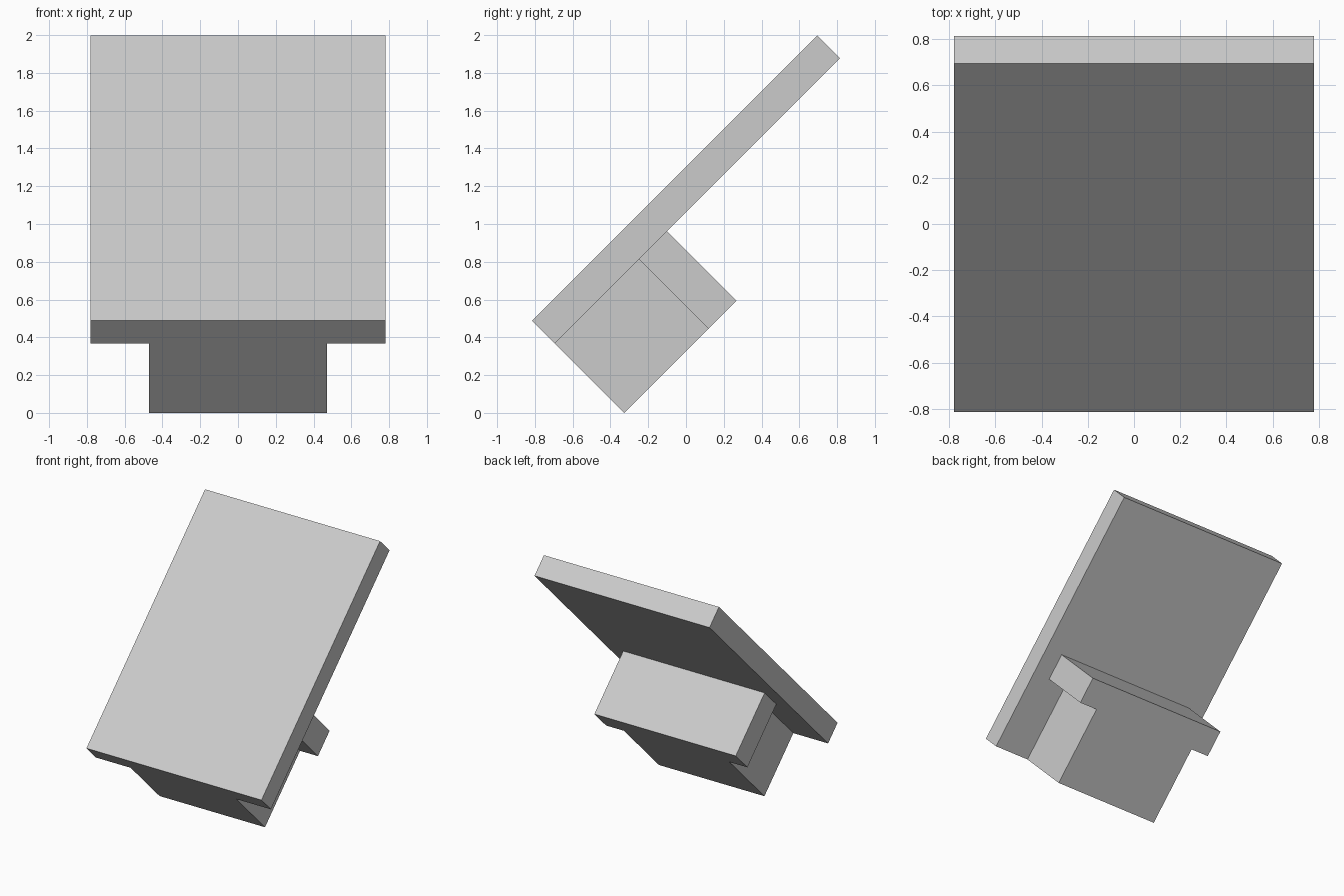
import bpy
import bmesh
from math import radians
from mathutils import Matrix

cube = bpy.data.objects.get("Cube")
if cube:
    bpy.data.objects.remove(cube, do_unlink=True)

# Plain grey material
GREY = (0.6, 0.6, 0.6, 1)
grey = bpy.data.materials.new("light_grey")
grey.use_nodes = True
grey.diffuse_color = GREY
grey.node_tree.nodes["Principled BSDF"].inputs["Base Color"].default_value = GREY

# Outlines lie in the tilted plane: x across, y up the slope, with the
# origin on the lower back edge of the panel.
TILT = Matrix.Translation((0, -0.695, 0.368)) @ Matrix.Rotation(radians(45), 4, "X")


def tilted_plate(name, half_outline, low, high):
    """Mirror half an outline across x, extrude it and tilt it."""
    outline = half_outline + [(-x, y) for x, y in reversed(half_outline)]
    bm = bmesh.new()
    base = bm.faces.new([bm.verts.new((x, y, low)) for x, y in outline])
    top = bmesh.ops.extrude_face_region(bm, geom=[base])["geom"]
    bmesh.ops.translate(bm, vec=(0, 0, high - low),
                        verts=[g for g in top if isinstance(g, bmesh.types.BMVert)])
    bmesh.ops.recalc_face_normals(bm, faces=bm.faces)
    bm.transform(TILT)
    mesh = bpy.data.meshes.new(name)
    bm.to_mesh(mesh)
    bm.free()
    mesh.materials.append(grey)
    obj = bpy.data.objects.new(name, mesh)
    bpy.context.collection.objects.link(obj)
    return obj


# Large sloping panel
tilted_plate("sloping_panel", [(0.78, 0), (0.78, 2.135)], 0, 0.17)

# T-shaped support: narrow stem with a wider crossbar behind it
stem, bar = 0.47, 0.63
tilted_plate("t_shaped_support",
             [(stem, 0), (stem, 0.63), (bar, 0.63), (bar, 0.84)], -0.52, 0)
